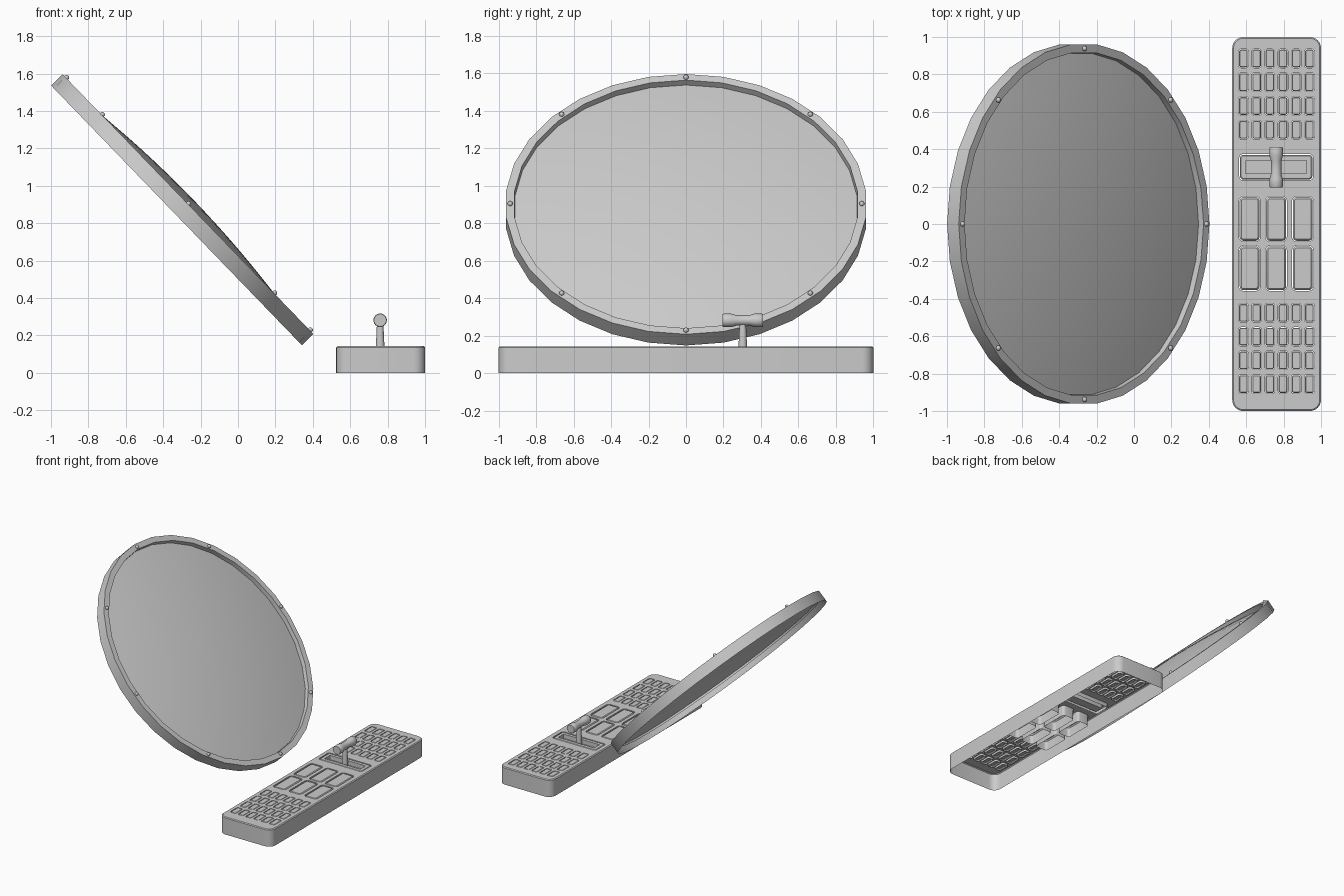
import bpy, bmesh, math
from mathutils import Matrix, Vector

if "Cube" in bpy.data.objects:
    bpy.data.objects.remove(bpy.data.objects["Cube"])

TOP = 0.142  # height of the console deck


def circle(r, z, n):
    return [Vector((r * math.cos(2 * math.pi * i / n), r * math.sin(2 * math.pi * i / n), z))
            for i in range(n)]


def rrect(cx, cy, w, d, r, z, seg=4):
    pts = []
    for k, (sx, sy) in enumerate([(1, 1), (-1, 1), (-1, -1), (1, -1)]):
        for i in range(seg + 1):
            a = math.pi / 2 * (k + i / seg)
            pts.append(Vector((cx + sx * (w / 2 - r) + r * math.cos(a),
                               cy + sy * (d / 2 - r) + r * math.sin(a), z)))
    return pts


def loft(bm, rings, cap_start=False, cap_end=False):
    vs = [[bm.verts.new(p) for p in ring] for ring in rings]
    n = len(vs[0])
    for a, b in zip(vs, vs[1:]):
        for i in range(n):
            bm.faces.new((a[i], a[(i + 1) % n], b[(i + 1) % n], b[i]))
    if cap_start:
        bm.faces.new(vs[0][::-1])
    if cap_end:
        bm.faces.new(vs[-1])
    return vs


def finish(bm, name, matrix=None, smooth=None, recalc=True):
    if recalc:
        bmesh.ops.recalc_face_normals(bm, faces=bm.faces)
    me = bpy.data.meshes.new(name)
    bm.to_mesh(me)
    bm.free()
    ob = bpy.data.objects.new(name, me)
    bpy.context.collection.objects.link(ob)
    if matrix:
        ob.matrix_world = matrix
    if smooth:
        bpy.ops.object.select_all(action='DESELECT')
        bpy.context.view_layer.objects.active = ob
        ob.select_set(True)
        bpy.ops.object.shade_smooth_by_angle(angle=math.radians(smooth))
    return ob


# Tilted round screen: local z is the screen normal
R, T, SIDES = 0.965, 0.086, 30
tilt = Matrix.Translation((-0.298, 0, 0.8715)) @ Matrix.Rotation(math.radians(46), 4, 'Y')

# Rim, open at the back
bm = bmesh.new()
loft(bm, [circle(r, z, SIDES) for r, z in
          [(R, -T / 2), (R, T / 2), (0.92, T / 2), (0.917, T / 2 - 0.05)]])
finish(bm, "screen_rim", tilt, smooth=30, recalc=False)

# Domed screen surface, recessed at its edge
bm = bmesh.new()
k = 0.085
radii = [0.917 * (1 - i / 9) for i in range(9)] + [0.03]
loft(bm, [circle(r, T / 2 + k * (0.66 ** 2 - r * r), SIDES) for r in radii], cap_end=True)
finish(bm, "screen_dome", tilt, smooth=40, recalc=False)

# Rim studs
bm = bmesh.new()
for p in circle(0.938, T / 2 + 0.003, 8):
    bmesh.ops.create_uvsphere(bm, u_segments=12, v_segments=8, radius=0.014,
                              matrix=Matrix.Translation(p))
finish(bm, "rim_studs", tilt, smooth=60)

# Console layout: (centre x, centre y, width, depth, corner radius)
CX = 0.7625
small = [(0.585 + 0.0706 * c, y0 - 0.127 * r, 0.052, 0.1, 0.014)
         for y0 in (0.885, -0.475) for r in range(4) for c in range(6)]
large = [(0.618 + 0.142 * c, y, 0.114, 0.242, 0.025)
         for y in (0.027, -0.237) for c in range(3)]
slot = (0.76, 0.304, 0.395, 0.14, 0.02)

# Console shell, open underneath, with a hole in the deck for each key
bm = bmesh.new()
shell = loft(bm, [rrect(CX, 0, 0.475, 2, 0.06, 0, 6),
                  rrect(CX, 0, 0.475, 2, 0.06, TOP - 0.006, 6),
                  rrect(CX, 0, 0.461, 1.986, 0.053, TOP, 6)])
loops = [shell[-1]]
for cx, cy, w, d, r in small + large + [slot]:
    loops.append(loft(bm, [rrect(cx, cy, w, d, r, TOP),
                           rrect(cx, cy, w, d, r, TOP - 0.012)])[0])
edges = [bm.edges.get((l[i], l[(i + 1) % len(l)])) for l in loops for i in range(len(l))]
bmesh.ops.triangle_fill(bm, edges=edges, use_beauty=True, normal=(0, 0, 1))
finish(bm, "console_shell", smooth=30)


def keys(name, group, depth, gap, bevel):
    bm = bmesh.new()
    for cx, cy, w, d, r in group:
        rings = []
        for ins, z in ((gap, TOP - depth), (gap, TOP - bevel), (gap + bevel, TOP)):
            rings.append(rrect(cx, cy, w - 2 * ins, d - 2 * ins, max(r - ins, 0.003), z))
        loft(bm, rings, cap_end=True)
    finish(bm, name, smooth=30)


# Keys, hollow from below
keys("small_keys", small, 0.015, 0.003, 0.004)
keys("large_keys", large, 0.085, 0.004, 0.009)

# Lever slot: raised frame around a sunken channel
bm = bmesh.new()
sx, sy = slot[:2]
loft(bm, [rrect(sx, sy, w, d, r, z) for w, d, r, z in
          [(0.387, 0.132, 0.018, TOP - 0.03), (0.387, 0.132, 0.018, TOP - 0.006),
           (0.375, 0.12, 0.014, TOP), (0.326, 0.07, 0.004, TOP),
           (0.326, 0.07, 0.004, TOP - 0.035)]], cap_end=True)
finish(bm, "lever_slot", smooth=30)

# Lever stem
bm = bmesh.new()
loft(bm, [circle(r, z, 20) for r, z in
          [(0.024, TOP - 0.035), (0.022, TOP + 0.02), (0.017, 0.27)]], True, True)
finish(bm, "lever_stem", Matrix.Translation((0.76, 0.303, 0)), smooth=40)

# Lever handle, waisted in the middle
half = [(0.033, 0.108), (0.036, 0.103), (0.036, 0.062), (0.028, 0.035)]
bm = bmesh.new()
loft(bm, [circle(r, z, 24) for r, z in half] +
     [circle(r, -z, 24) for r, z in reversed(half)], True, True)
finish(bm, "lever_handle", Matrix.Translation((0.76, 0.303, 0.281)) @
       Matrix.Rotation(math.pi / 2, 4, 'X'), smooth=40)
